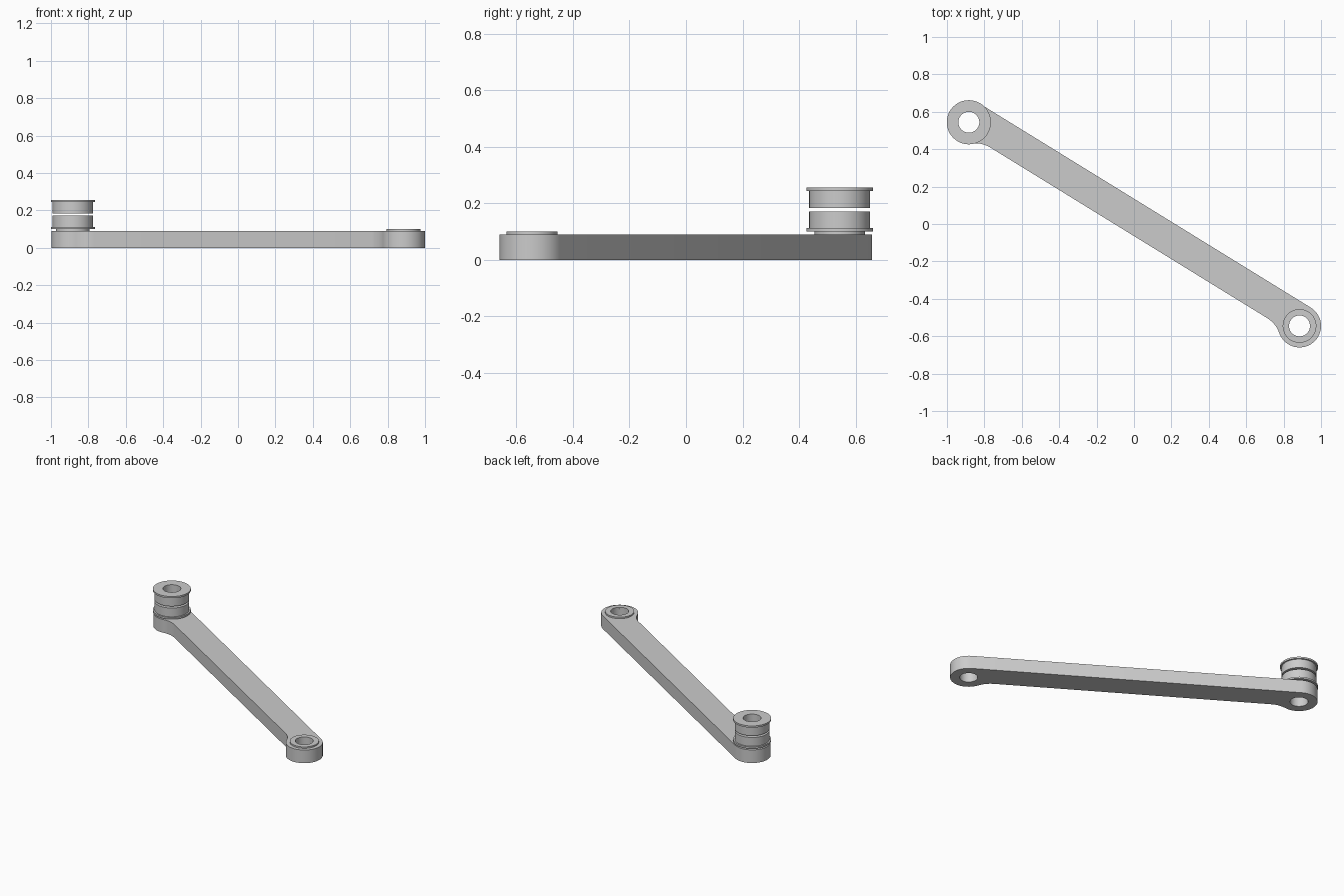
import bpy, bmesh, math
from mathutils import Vector, Matrix

cube = bpy.data.objects.get("Cube")
if cube:
    bpy.data.objects.remove(cube, do_unlink=True)

grey = bpy.data.materials.new("light grey metal")
grey.diffuse_color = (0.6, 0.6, 0.6, 1)
grey.use_nodes = True
grey.node_tree.nodes["Principled BSDF"].inputs["Base Color"].default_value = (0.6, 0.6, 0.6, 1)

PIVOT_A = Vector((-0.883, 0.544))   # bearing end
PIVOT_B = Vector((0.885, -0.545))   # free end
END_R, HOLE_R = 0.115, 0.056
THICK, BOSS_TOP = 0.09, 0.10
SEG = 48


def finish(bm, name):
    bmesh.ops.recalc_face_normals(bm, faces=bm.faces)
    mesh = bpy.data.meshes.new(name)
    bm.to_mesh(mesh)
    bm.free()
    mesh.materials.append(grey)
    obj = bpy.data.objects.new(name, mesh)
    bpy.context.collection.objects.link(obj)
    bpy.ops.object.select_all(action='DESELECT')
    obj.select_set(True)
    bpy.context.view_layer.objects.active = obj
    bpy.ops.object.shade_smooth_by_angle(angle=math.radians(30))
    return obj


def arc(cx, cy, r, a0, a1, n):
    return [(cx + r * math.cos(a0 + (a1 - a0) * i / n),
             cy + r * math.sin(a0 + (a1 - a0) * i / n)) for i in range(n + 1)]


def lathe(name, profile, centre):
    """Closed (radius, height) profile turned about a vertical axis."""
    bm = bmesh.new()
    rings = []
    for i in range(SEG):
        a = 2 * math.pi * i / SEG
        rings.append([bm.verts.new((centre.x + r * math.cos(a),
                                    centre.y + r * math.sin(a), z)) for r, z in profile])
    n = len(profile)
    for i in range(SEG):
        p, q = rings[i], rings[(i + 1) % SEG]
        for j in range(n):
            k = (j + 1) % n
            bm.faces.new((p[j], q[j], q[k], p[k]))
    return finish(bm, name)


# Arm: one edge tangent to both round ends, the other filleted into them
half = (PIVOT_B - PIVOT_A).length / 2
LOW, FILLET = 0.055, 0.15
fy = -LOW - FILLET
fx = -math.sqrt((END_R + FILLET) ** 2 - fy ** 2)
join = math.atan2(fy, fx)           # direction from the pivot to the fillet centre
right_end = (arc(half + fx, fy, FILLET, math.pi / 2, join + math.pi, 10)
             + arc(half, 0, END_R, join, math.pi / 2, 30)[1:])
outline = right_end + [(-x, y) for x, y in reversed(right_end)]
holes = [arc(s * half, 0, HOLE_R, 0, 2 * math.pi, SEG)[:-1] for s in (-1, 1)]

bm = bmesh.new()
edges = []
for loop in [outline] + holes:
    vs = [bm.verts.new((x, y, 0)) for x, y in loop]
    edges += [bm.edges.new((vs[i], vs[(i + 1) % len(vs)])) for i in range(len(vs))]
bmesh.ops.triangle_fill(bm, edges=edges, use_beauty=True, normal=(0, 0, 1))
top = bmesh.ops.extrude_face_region(bm, geom=bm.faces[:], use_keep_orig=True)
bmesh.ops.translate(bm, vec=(0, 0, THICK),
                    verts=[g for g in top["geom"] if isinstance(g, bmesh.types.BMVert)])
d = PIVOT_B - PIVOT_A
mid = (PIVOT_A + PIVOT_B) / 2
bm.transform(Matrix.Translation((mid.x, mid.y, 0)) @ Matrix.Rotation(math.atan2(d.y, d.x), 4, 'Z'))
finish(bm, "arm")

# Raised boss around each hole
for name, c in (("bearing_end_boss", PIVOT_A), ("free_end_boss", PIVOT_B)):
    lathe(name, [(HOLE_R, THICK), (0.09, THICK), (0.09, BOSS_TOP), (HOLE_R, BOSS_TOP)], c)

# Two flanged bearings, flanges facing outwards, with a thin gap between
BODY_R, FLANGE_R, FLANGE_H, HEIGHT = 0.108, 0.118, 0.012, 0.072
bearing = [(HOLE_R, 0), (FLANGE_R, 0), (FLANGE_R, FLANGE_H),
           (BODY_R, FLANGE_H), (BODY_R, HEIGHT), (HOLE_R, HEIGHT)]
lathe("lower_bearing", [(r, BOSS_TOP + z) for r, z in bearing], PIVOT_A)
lathe("upper_bearing", [(r, 0.256 - z) for r, z in bearing], PIVOT_A)
